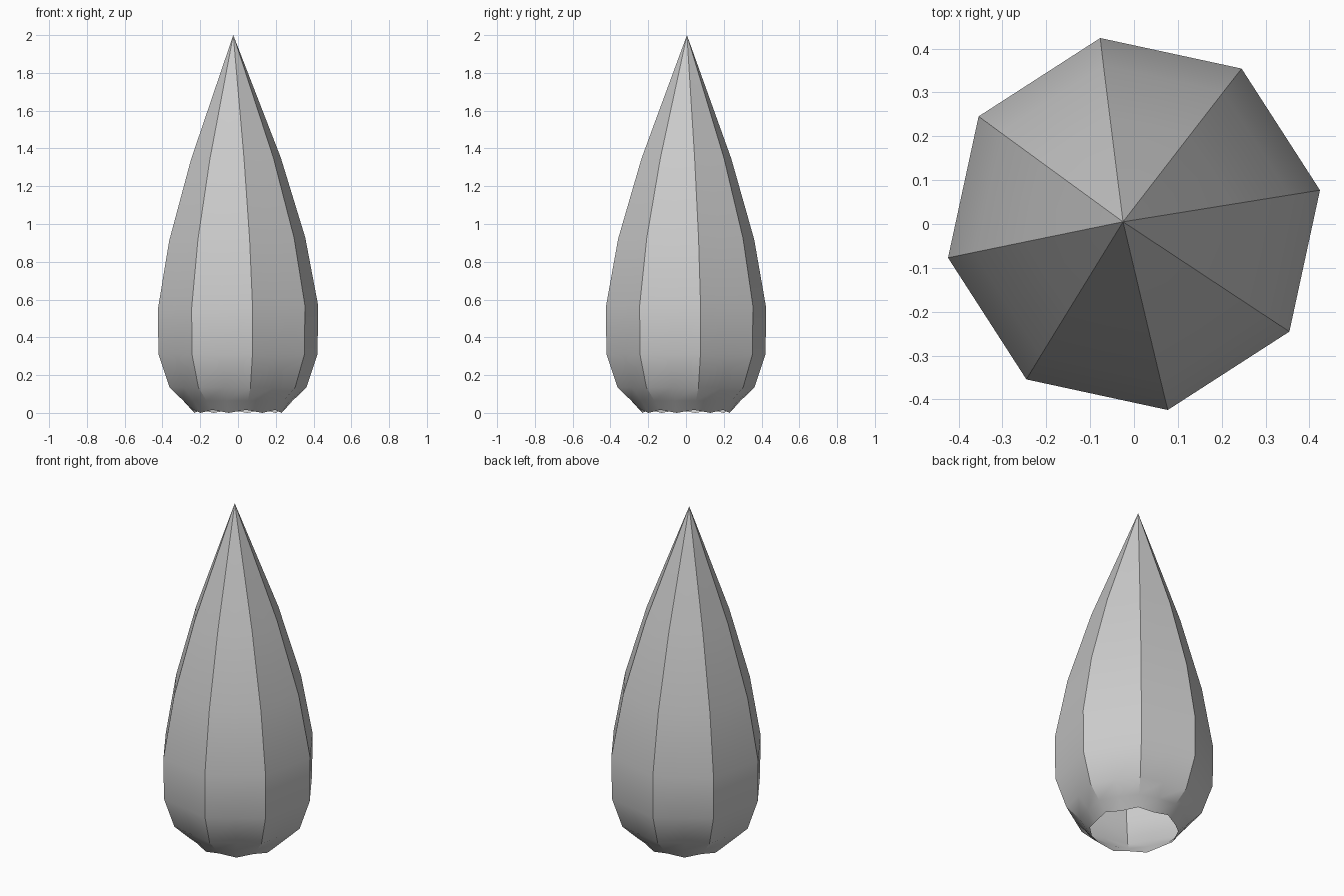
import bpy, bmesh, math

if "Cube" in bpy.data.objects:
    bpy.data.objects.remove(bpy.data.objects["Cube"], do_unlink=True)

SIDES = 8
TURN = math.radians(10.3)
CHORD = math.cos(math.pi / SIDES)  # middle of a flat side, relative to its corner
TIP = (-0.025, 0.005)

# height, corner radius, how far out the middle of each side sits, drop of that middle
RINGS = [
    (0.016, 0.240, 0.985, 0.016),
    (0.065, 0.295, 0.955, 0.0),
    (0.135, 0.368, CHORD, 0.0),
    (0.31, 0.428, CHORD, 0.0),
    (0.56, 0.431, CHORD, 0.0),
    (0.92, 0.366, CHORD, 0.0),
    (1.345, 0.242, CHORD, 0.0),
]

# Grey material
grey = bpy.data.materials.new("grey")
grey.use_nodes = True
colour = (0.6, 0.6, 0.6, 1.0)
grey.diffuse_color = colour
grey.node_tree.nodes["Principled BSDF"].inputs["Base Color"].default_value = colour

# Faceted pointed shell, leaning slightly towards its tip, open underneath
bm = bmesh.new()
loops = []
for z, radius, middle, drop in RINGS:
    lean = max(0.0, (z - 0.56) / 1.44) ** 1.3
    tilt = 0.024 if z > 0.5 else 0.0
    loop = []
    for i in range(SIDES * 2):
        a = TURN + i * math.pi / SIDES
        r = radius * (middle if i % 2 else 1.0)
        x, y = r * math.cos(a), r * math.sin(a)
        loop.append(bm.verts.new((x + TIP[0] * lean, y + TIP[1] * lean,
                                  z + tilt * x - (drop if i % 2 else 0.0))))
    loops.append(loop)

count = SIDES * 2
for low, high in zip(loops, loops[1:]):
    for i in range(count):
        j = (i + 1) % count
        bm.faces.new((low[i], low[j], high[j], high[i]))
apex = bm.verts.new((TIP[0], TIP[1], 2.0))
for i in range(count):
    bm.faces.new((loops[-1][i], loops[-1][(i + 1) % count], apex))

mesh = bpy.data.meshes.new("pointed_shell")
bm.to_mesh(mesh)
bm.free()
mesh.materials.append(grey)
shell = bpy.data.objects.new("pointed_shell", mesh)
bpy.context.collection.objects.link(shell)

# Smooth up each side, crisp along the ridges
bpy.ops.object.select_all(action='DESELECT')
shell.select_set(True)
bpy.context.view_layer.objects.active = shell
bpy.ops.object.shade_smooth_by_angle(angle=math.radians(30))
